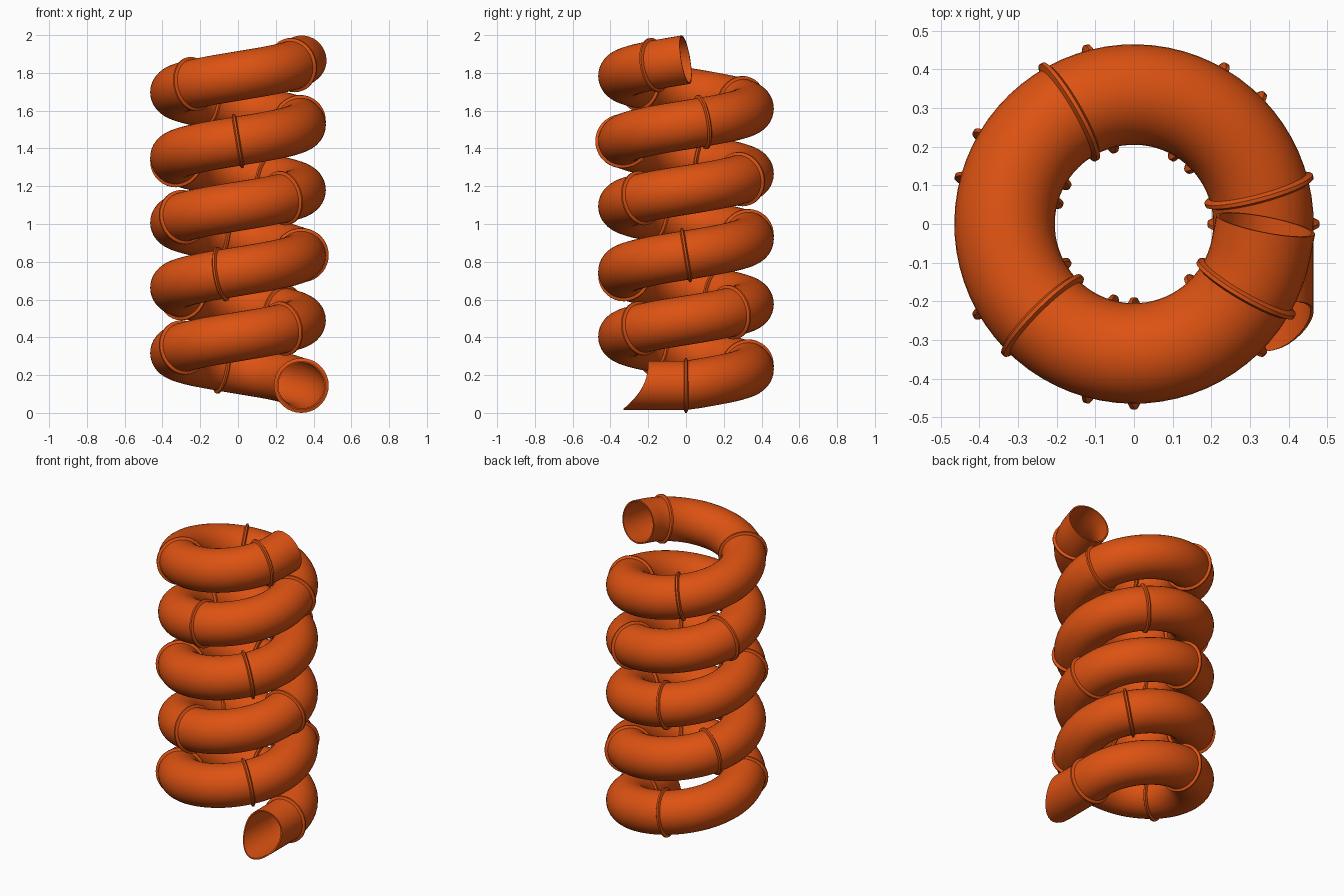
import bpy, bmesh, math
from mathutils import Vector

if "Cube" in bpy.data.objects:
    bpy.data.objects.remove(bpy.data.objects["Cube"])

R = 0.335            # helix radius
TUBE = 0.13          # tube radius
PITCH = 0.345        # drop per turn
Z_TOP, Z_END = 1.87, 0.145
TURNS_DEG = 1800
START_DEG = 11       # above this the entry is straight
SIDES = 36

orange = bpy.data.materials.new("slide_orange")
orange.diffuse_color = (0.72, 0.085, 0.006, 1)
orange.use_nodes = True
orange.node_tree.nodes["Principled BSDF"].inputs["Base Color"].default_value = orange.diffuse_color


def helix(deg):
    """Centre and downhill direction of the slide, clockwise from the top."""
    a = math.radians(deg)
    centre = Vector((R * math.cos(a), -R * math.sin(a), Z_TOP - PITCH * deg / 360))
    drop = PITCH / (2 * math.pi)
    way = Vector((-R * math.sin(a), -R * math.cos(a), -drop)).normalized()
    return centre, way


def circle(centre, way, radius):
    side = way.cross(Vector((0, 0, 1))).normalized()
    up = side.cross(way)
    return [centre + radius * (math.cos(t) * side + math.sin(t) * up)
            for t in (2 * math.pi * i / SIDES for i in range(SIDES))]


def skin(name, loops, closed=False):
    """Join equal loops of points into a smooth surface."""
    bm = bmesh.new()
    rows = [[bm.verts.new(p) for p in loop] for loop in loops]
    pairs = list(zip(rows, rows[1:]))
    if closed:
        pairs.append((rows[-1], rows[0]))
    for a, b in pairs:
        for i in range(SIDES):
            j = (i + 1) % SIDES
            bm.faces.new((a[i], a[j], b[j], b[i]))
    bmesh.ops.recalc_face_normals(bm, faces=bm.faces)
    mesh = bpy.data.meshes.new(name)
    bm.to_mesh(mesh)
    bm.free()
    mesh.materials.append(orange)
    obj = bpy.data.objects.new(name, mesh)
    bpy.context.collection.objects.link(obj)
    return obj


def smooth(obj):
    bpy.ops.object.select_all(action='DESELECT')
    obj.select_set(True)
    bpy.context.view_layer.objects.active = obj
    for mod in list(obj.modifiers):
        bpy.ops.object.modifier_apply(modifier=mod.name)
    bpy.ops.object.shade_smooth_by_angle(angle=math.radians(35))


# Straight entry at the top, then five turns of helix
loops = []
c, w = helix(START_DEG)
loops.append(circle(c - w * R * math.radians(START_DEG), w, TUBE))
for deg in range(START_DEG, TURNS_DEG - 4, 5):
    loops.append(circle(*helix(deg), TUBE))

# Level exit with a scooped mouth
forward = Vector((0, -1, 0))
loops.append(circle(Vector((R, 0, Z_END)), forward, TUBE))
mouth = []
for p in circle(Vector((R, 0, Z_END)), forward, TUBE):
    low = (1 - (p.z - Z_END) / TUBE) / 2
    p.y = -0.2 - 0.13 * max(low, 0) ** 2.3
    mouth.append(p)
loops.append(mouth)

tube = skin("slide_tube", loops)
wall = tube.modifiers.new("wall", 'SOLIDIFY')
wall.thickness = 0.008
wall.offset = -1
smooth(tube)

# Joint collars between the tube sections
collar_degs = [30 + 105 * k for k in range(14)] + [1485 + 105 * k for k in range(4)]
profile = [(-0.013, 0.127), (-0.005, 0.145), (0.005, 0.145), (0.013, 0.127)]
for n, deg in enumerate(collar_degs):
    c, w = helix(deg) if deg < TURNS_DEG else (Vector((R, 0, Z_END)), forward)
    smooth(skin(f"joint_collar_{n + 1}",
                [circle(c + w * off, w, rad) for off, rad in profile], closed=True))
